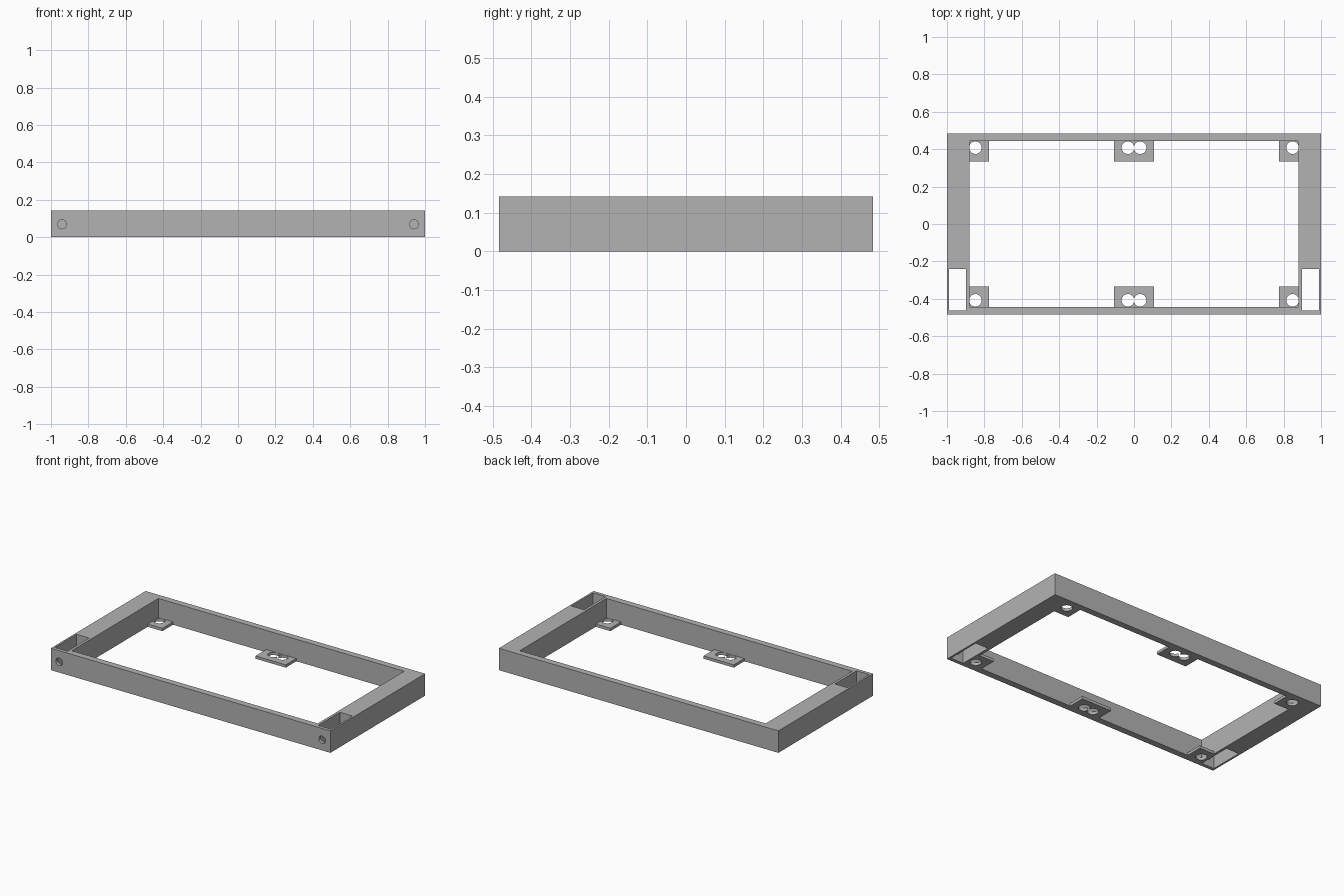
import bpy
import math

old = bpy.data.objects.get("Cube")
if old:
    bpy.data.objects.remove(old, do_unlink=True)

WIDTH, DEPTH, HEIGHT = 2.0, 0.968, 0.142
INNER_X, INNER_Y = 0.88, 0.4425
TAB_X, TAB_Y, TAB_THICK = 0.775, 0.334, 0.018

grey = bpy.data.materials.new("plain_grey")
grey.use_nodes = True
colour = (0.45, 0.45, 0.45, 1)
grey.diffuse_color = colour
grey.node_tree.nodes["Principled BSDF"].inputs["Base Color"].default_value = colour


def box(name, x, y, z):
    """Box spanning the given (low, high) ranges."""
    spans = (x, y, z)
    bpy.ops.mesh.primitive_cube_add(size=1, location=[sum(s) / 2 for s in spans])
    ob = bpy.context.object
    ob.name = name
    ob.scale = [abs(s[1] - s[0]) for s in spans]
    bpy.ops.object.transform_apply(location=True, scale=True, rotation=False)
    ob.data.materials.append(grey)
    return ob


def rod(radius, length, location, tilt=0):
    bpy.ops.mesh.primitive_cylinder_add(vertices=48, radius=radius, depth=length,
                                        location=location, rotation=(tilt, 0, 0))
    ob = bpy.context.object
    ob.data.materials.append(grey)
    return ob


def cut(target, cutter):
    """Subtract the cutter, then discard it."""
    cutter.hide_render = True
    mod = target.modifiers.new("cut", 'BOOLEAN')
    mod.operation, mod.solver, mod.object = 'DIFFERENCE', 'EXACT', cutter
    bpy.context.view_layer.objects.active = target
    bpy.ops.object.modifier_apply(modifier=mod.name)
    bpy.data.objects.remove(cutter, do_unlink=True)


def smooth_holes(ob):
    bpy.ops.object.select_all(action='DESELECT')
    ob.select_set(True)
    bpy.context.view_layer.objects.active = ob
    bpy.ops.object.shade_smooth_by_angle(angle=math.radians(30))


# Rectangular frame with an open centre
through = (-0.1, HEIGHT + 0.1)
frame = box("frame", (-WIDTH / 2, WIDTH / 2), (-DEPTH / 2, DEPTH / 2), (0, HEIGHT))
cut(frame, box("opening", (-INNER_X, INNER_X), (-INNER_Y, INNER_Y), through))

# Slots through the side rails, each with a round hole in the front wall
for side in (-1, 1):
    cut(frame, box("slot", sorted((side * 0.897, side * 0.988)), (-0.462, -0.24), through))
    cut(frame, rod(0.024, 0.1, (side * 0.941, -DEPTH / 2, HEIGHT / 2 - 0.002), math.pi / 2))
smooth_holes(frame)

# Mounting tabs along the bottom of the front and back rails
for end, sy in (("front", -1), ("back", 1)):
    tabs = (("right", -INNER_X, -TAB_X, (-0.848,)),
            ("middle", -0.108, 0.108, (-0.0325, 0.0325)),
            ("left", TAB_X, INNER_X, (0.848,)))
    for place, x0, x1, holes in tabs:
        tab = box(f"{end}_{place}_tab", (x0, x1),
                  sorted((sy * TAB_Y, sy * INNER_Y)), (0, TAB_THICK))
        for hx in holes:
            cut(tab, rod(0.0335, 0.2, (hx, sy * 0.408, 0)))
        smooth_holes(tab)
